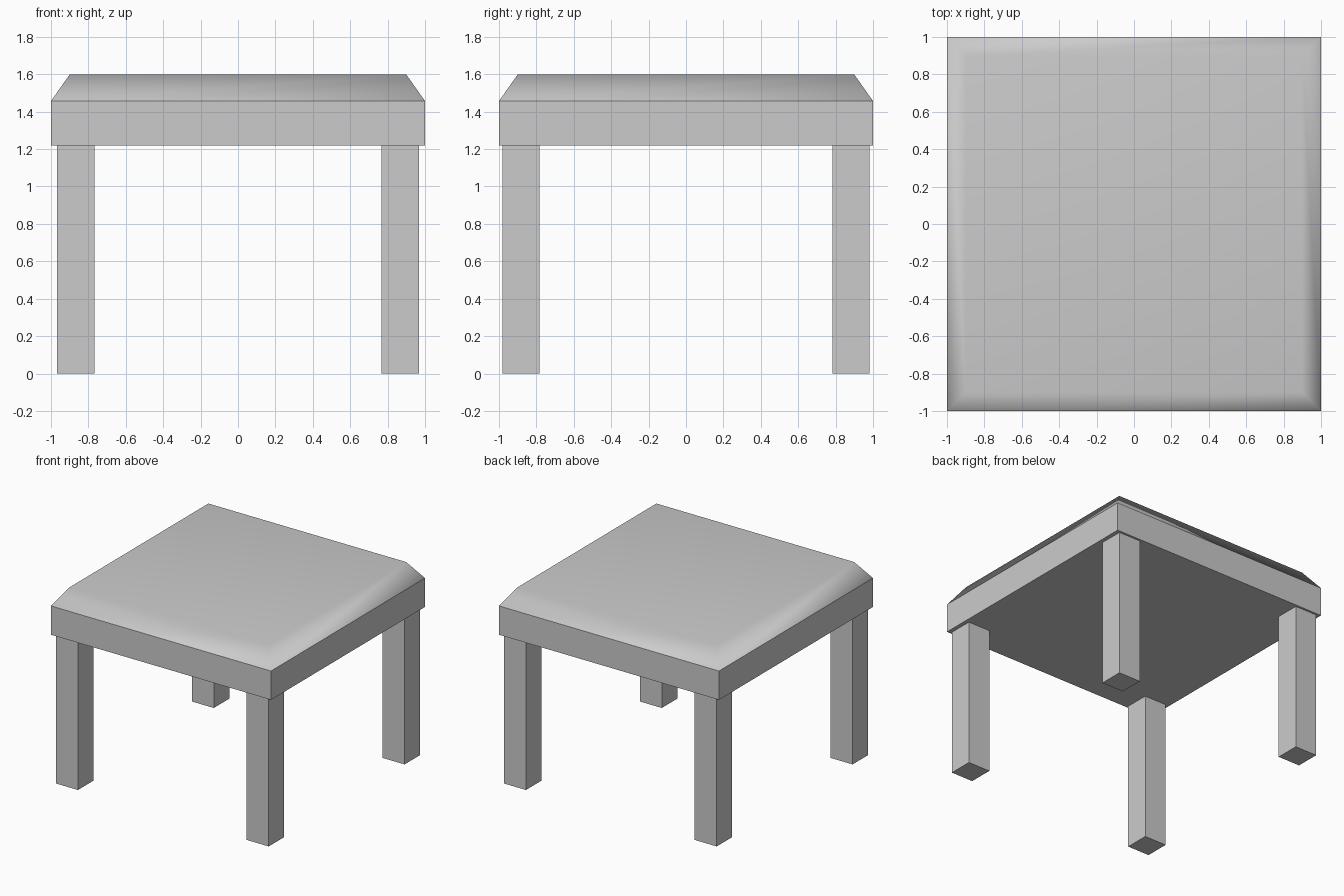
import bpy
import bmesh
from mathutils import Vector

if "Cube" in bpy.data.objects:
    bpy.data.objects.remove(bpy.data.objects["Cube"])

LEG_TOP, RIM_TOP, TOP = 1.22, 1.457, 1.6


def box(name, low, high):
    """Axis-aligned box between two corners; returns its object."""
    low, high = Vector(low), Vector(high)
    bm = bmesh.new()
    bmesh.ops.create_cube(bm, size=1)
    bmesh.ops.scale(bm, vec=high - low, verts=bm.verts)
    bmesh.ops.translate(bm, vec=(low + high) / 2, verts=bm.verts)
    mesh = bpy.data.meshes.new(name)
    bm.to_mesh(mesh)
    bm.free()
    obj = bpy.data.objects.new(name, mesh)
    bpy.context.collection.objects.link(obj)
    return obj


# Table top: square slab with a wide chamfer around the upper face
top = box("table_top", (-1, -1, LEG_TOP), (1, 1, RIM_TOP))
bm = bmesh.new()
bm.from_mesh(top.data)
for e in bm.edges:
    e.smooth = False
upper = max(bm.faces, key=lambda f: f.calc_center_median().z)
slopes = bmesh.ops.inset_region(bm, faces=[upper], thickness=TOP - RIM_TOP)["faces"]
bmesh.ops.translate(bm, vec=(0, 0, TOP - RIM_TOP), verts=upper.verts)

# The chamfer blends smoothly into the upper face; the rim stays sharp
for f in slopes + [upper]:
    f.smooth = True
for e in bm.edges:
    e.smooth = any(v.co.z > RIM_TOP + 0.01 for v in e.verts)
bm.to_mesh(top.data)
bm.free()
soft = top.modifiers.new("soft_top", 'WEIGHTED_NORMAL')
soft.keep_sharp = True

# Four square legs, set slightly in from the rim
for y_name, sy in (("front", -1), ("back", 1)):
    for x_name, sx in (("left", -1), ("right", 1)):
        cx, cy = sx * 0.867, sy * 0.882
        box(f"{y_name}_{x_name}_leg",
            (cx - 0.1, cy - 0.1, 0), (cx + 0.1, cy + 0.1, LEG_TOP))
